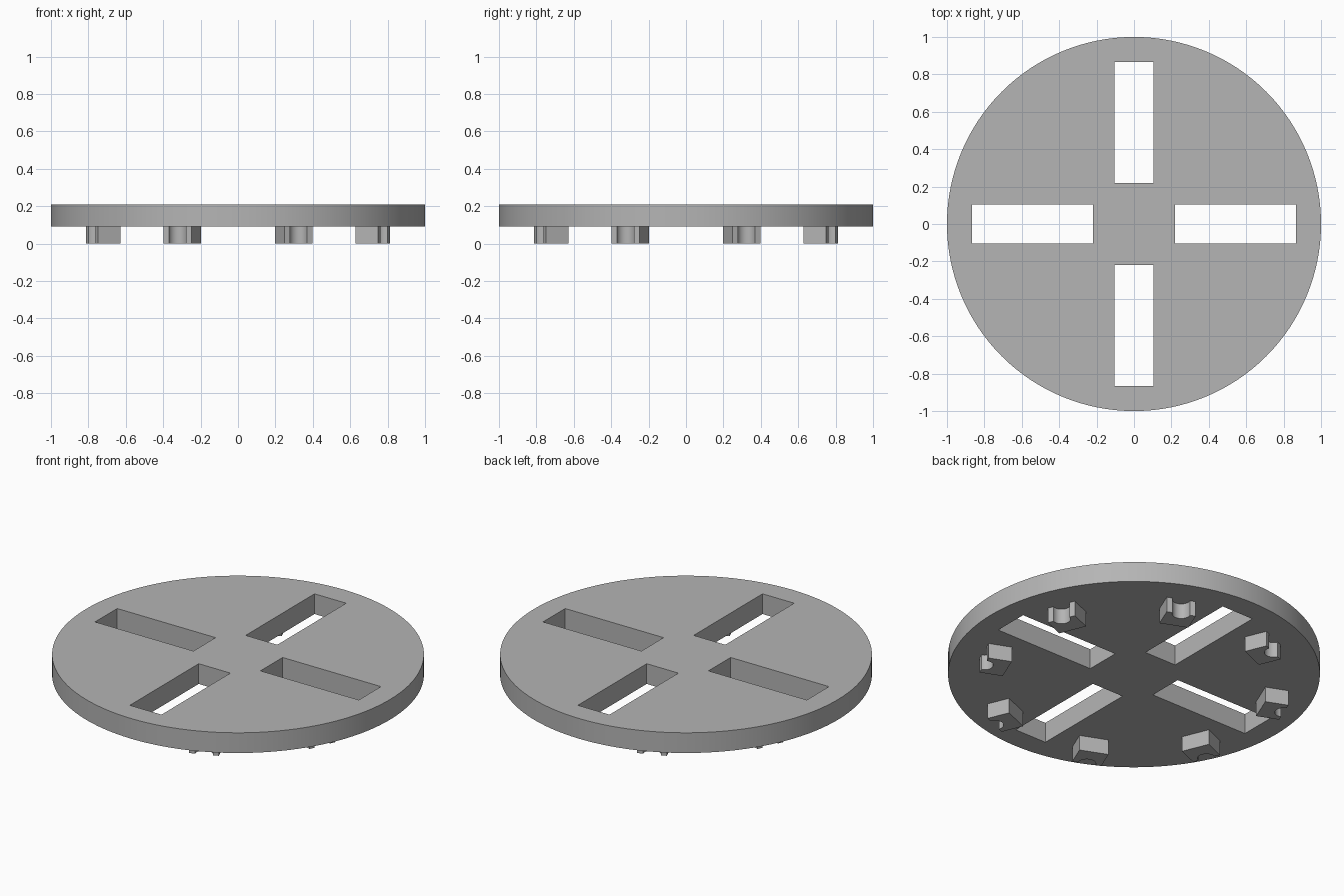
import bpy
import bmesh
import math
from mathutils import Matrix, Vector

cube = bpy.data.objects.get("Cube")
if cube:
    bpy.data.objects.remove(cube, do_unlink=True)

PLATE_BOTTOM, PLATE_TOP = 0.09, 0.21
SLOT_INNER, SLOT_OUTER, SLOT_HALF = 0.22, 0.866, 0.104
LUG_RADIUS, LUG_DEPTH, LUG_WIDTH = 0.78, 0.13, 0.163
GROOVE = 0.049

grey = bpy.data.materials.new("plain grey")
grey.use_nodes = True
colour = (0.46, 0.46, 0.46, 1)
grey.diffuse_color = colour
grey.node_tree.nodes["Principled BSDF"].inputs["Base Color"].default_value = colour


def extrude_loops(name, loops, bottom, top):
    """Fill an outline with any holes, then extrude it upward."""
    bm = bmesh.new()
    edges = []
    for loop in loops:
        verts = [bm.verts.new((x, y, bottom)) for x, y in loop]
        edges += [bm.edges.new((verts[i - 1], verts[i])) for i in range(len(verts))]
    bmesh.ops.triangle_fill(bm, use_beauty=True, edges=edges, normal=Vector((0, 0, 1)))
    result = bmesh.ops.extrude_face_region(bm, geom=bm.faces[:], use_keep_orig=True)
    moved = [v for v in result["geom"] if isinstance(v, bmesh.types.BMVert)]
    bmesh.ops.translate(bm, verts=moved, vec=(0, 0, top - bottom))
    bmesh.ops.recalc_face_normals(bm, faces=bm.faces[:])
    bmesh.ops.dissolve_limit(bm, angle_limit=0.001, verts=bm.verts[:], edges=bm.edges[:])
    bmesh.ops.triangulate(bm, faces=[f for f in bm.faces if len(f.verts) > 4])
    mesh = bpy.data.meshes.new(name)
    bm.to_mesh(mesh)
    bm.free()
    mesh.materials.append(grey)
    obj = bpy.data.objects.new(name, mesh)
    bpy.context.collection.objects.link(obj)
    bpy.ops.object.select_all(action="DESELECT")
    obj.select_set(True)
    bpy.context.view_layer.objects.active = obj
    bpy.ops.object.shade_smooth_by_angle(angle=math.radians(30))
    return obj


def arc(cx, radius, start, end, steps):
    angles = [start + (end - start) * i / steps for i in range(steps + 1)]
    return [(cx + radius * math.cos(a), radius * math.sin(a)) for a in angles]


# Round plate with four radial slots
rim = arc(0, 1, 0, math.tau, 128)[:-1]
slot = [(SLOT_INNER, -SLOT_HALF), (SLOT_OUTER, -SLOT_HALF),
        (SLOT_OUTER, SLOT_HALF), (SLOT_INNER, SLOT_HALF)]
slots = []
for quarter in range(4):
    turn = Matrix.Rotation(quarter * math.pi / 2, 2)
    slots.append([tuple(turn @ Vector(p)) for p in slot])
extrude_loops("slotted_plate", [rim] + slots, PLATE_BOTTOM, PLATE_TOP)

# Eight lugs underneath, each with a round groove facing outward
inner = LUG_RADIUS - LUG_DEPTH / 2
outer = LUG_RADIUS + LUG_DEPTH / 2
half = LUG_WIDTH / 2
profile = [(inner, half), (inner, -half), (outer, -half)]
profile += arc(outer, GROOVE, 1.5 * math.pi, 0.5 * math.pi, 16)
profile += [(outer, half)]
for i in range(8):
    lug = extrude_loops(f"grooved_lug_{i + 1}", [profile], 0, PLATE_BOTTOM + 0.005)
    lug.rotation_euler.z = (i + 0.5) * math.pi / 4
